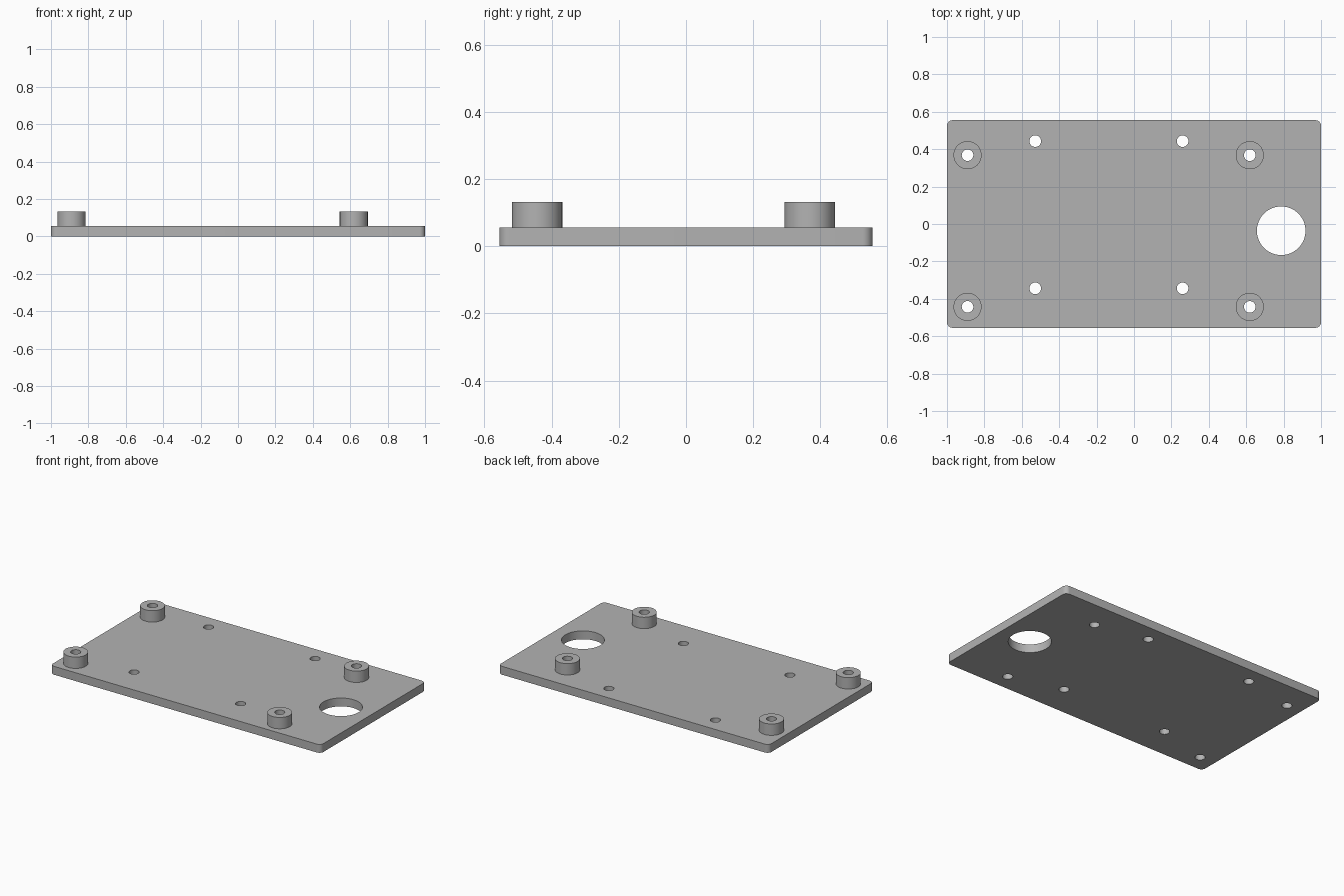
import bpy
import bmesh
import math

if "Cube" in bpy.data.objects:
    bpy.data.objects.remove(bpy.data.objects["Cube"])

PLATE_TOP = 0.056
POST_TOP = 0.132
HOLE_R = 0.031

grey = bpy.data.materials.new("plain grey")
grey.diffuse_color = (0.45, 0.45, 0.45, 1)
grey.use_nodes = True
grey.node_tree.nodes["Principled BSDF"].inputs["Base Color"].default_value = grey.diffuse_color


def circle(cx, cy, r, n=48):
    return [(cx + r * math.cos(2 * math.pi * i / n),
             cy + r * math.sin(2 * math.pi * i / n)) for i in range(n)]


def rounded_rect(hx, hy, r, n=8):
    pts = []
    for k, (sx, sy) in enumerate([(1, 1), (-1, 1), (-1, -1), (1, -1)]):
        for i in range(n + 1):
            a = math.pi / 2 * (k + i / n)
            pts.append((sx * (hx - r) + r * math.cos(a),
                        sy * (hy - r) + r * math.sin(a)))
    return pts


def extrude_outline(name, loops, z0, z1, open_bottom=False):
    """Fill an outline with its holes and extrude it from z0 to z1."""
    curve = bpy.data.curves.new(name, 'CURVE')
    curve.dimensions = '2D'
    curve.fill_mode = 'BOTH'
    curve.extrude = (z1 - z0) / 2
    for loop in loops:
        spline = curve.splines.new('POLY')
        spline.points.add(len(loop) - 1)
        for p, (x, y) in zip(spline.points, loop):
            p.co = (x, y, 0, 1)
        spline.use_cyclic_u = True
    obj = bpy.data.objects.new(name, curve)
    bpy.context.collection.objects.link(obj)
    bpy.ops.object.select_all(action='DESELECT')
    obj.select_set(True)
    bpy.context.view_layer.objects.active = obj
    bpy.ops.object.convert(target='MESH')
    obj = bpy.context.object
    bm = bmesh.new()
    bm.from_mesh(obj.data)
    bmesh.ops.translate(bm, verts=bm.verts, vec=(0, 0, (z0 + z1) / 2))
    bmesh.ops.remove_doubles(bm, verts=bm.verts, dist=1e-5)
    bmesh.ops.recalc_face_normals(bm, faces=bm.faces)
    if open_bottom:
        low = [f for f in bm.faces if all(v.co.z < z0 + 1e-4 for v in f.verts)]
        bmesh.ops.delete(bm, geom=low, context='FACES')
    bm.to_mesh(obj.data)
    bm.free()
    obj.data.materials.clear()
    obj.data.materials.append(grey)
    bpy.ops.object.shade_smooth_by_angle(angle=math.radians(30))
    return obj


posts = [(x, y) for x in (-0.89, 0.619) for y in (-0.443, 0.368)]
screw_holes = [(x, y) for x in (-0.528, 0.26) for y in (-0.344, 0.443)]

# Base plate with screw holes and one large cable hole
loops = [rounded_rect(1.0, 0.555, 0.03)]
loops += [circle(x, y, HOLE_R) for x, y in posts + screw_holes]
loops.append(circle(0.787, -0.036, 0.13, 64))
extrude_outline("base_plate", loops, 0, PLATE_TOP)

# Hollow round standoffs
for i, (x, y) in enumerate(posts):
    extrude_outline(f"standoff_{i + 1}",
                    [circle(x, y, 0.075), circle(x, y, HOLE_R)],
                    PLATE_TOP, POST_TOP, open_bottom=True)
